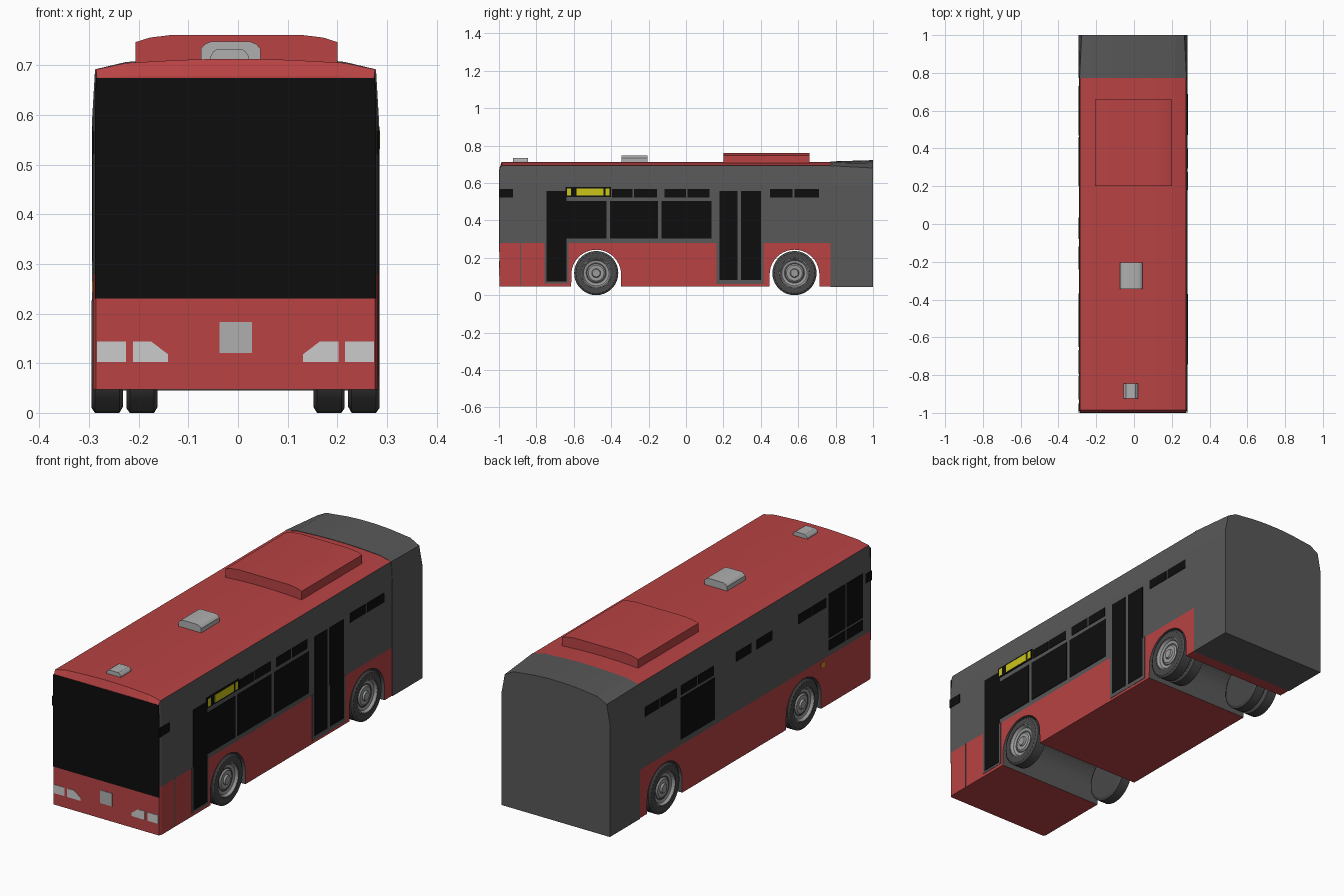
import bpy, bmesh, math

if "Cube" in bpy.data.objects:
    bpy.data.objects.remove(bpy.data.objects["Cube"])

CX = -0.005      # body centre line
HW = 0.287       # body half width


def material(name, rgb):
    m = bpy.data.materials.new(name)
    m.diffuse_color = (*rgb, 1)
    m.use_nodes = True
    m.node_tree.nodes["Principled BSDF"].inputs["Base Color"].default_value = m.diffuse_color
    return m


RED = material("red_paint", (0.48, 0.055, 0.057))
GREY = material("dark_grey_paint", (0.098, 0.098, 0.098))
BLACK = material("black_glass", (0.004, 0.004, 0.004))
TYRE = material("tyre_rubber", (0.065, 0.065, 0.065))
RIM = material("rim_metal", (0.33, 0.33, 0.33))
PLATE = material("light_grey", (0.43, 0.43, 0.43))
LAMP = material("lamp_white", (0.6, 0.6, 0.6))
YELLOW = material("display_yellow", (0.6, 0.56, 0.01))
ORANGE = material("marker_orange", (0.6, 0.3, 0.01))


def finish(name, bm, mats, smooth=False):
    bmesh.ops.recalc_face_normals(bm, faces=bm.faces)
    me = bpy.data.meshes.new(name)
    bm.to_mesh(me)
    bm.free()
    for m in mats:
        me.materials.append(m)
    ob = bpy.data.objects.new(name, me)
    bpy.context.collection.objects.link(ob)
    if smooth:
        bpy.ops.object.select_all(action='DESELECT')
        ob.select_set(True)
        bpy.context.view_layer.objects.active = ob
        bpy.ops.object.shade_smooth_by_angle(angle=math.radians(30))
    return ob


def loft(bm, rings):
    """Skin a list of equal-length rings and cap both ends."""
    vs = [[bm.verts.new(p) for p in r] for r in rings]
    n = len(vs[0])
    for a, b in zip(vs, vs[1:]):
        for i in range(n):
            bm.faces.new((a[i], a[(i + 1) % n], b[(i + 1) % n], b[i]))
    bm.faces.new(vs[0])
    bm.faces.new(vs[-1])


def section(y, half, cx=CX):
    """Full cross-section from its right half, listed bottom to top."""
    return [(cx + x, y, z) for x, z in half] + [(cx - x, y, z) for x, z in reversed(half)]


def panels(name, polys, mat, axis, pos, thick=0.004):
    """Thin plates; axis 'x' takes (y, z) outlines, axis 'y' takes (x, z)."""
    bm = bmesh.new()
    for poly in polys:
        put = (lambda d, a, z: (d, a, z)) if axis == 'x' else (lambda d, a, z: (a, d, z))
        loft(bm, [[put(pos + s * thick / 2, a, z) for a, z in poly] for s in (-1, 1)])
    return finish(name, bm, [mat])


def rect(a0, a1, z0, z1):
    return [(a0, z0), (a1, z0), (a1, z1), (a0, z1)]


# Main body shell: red skirt, grey window band, red roof
main = [(HW, .047), (HW, .28), (HW, .59), (.281, .692), (.22, .705), (.11, .711), (.04, .713)]
front = [(.281, .047), (.281, .28), (.281, .59), (.279, .675), (.22, .678), (.11, .679), (.04, .679)]
bm = bmesh.new()
loft(bm, [section(-.998, front), section(-.985, main), section(.775, main)])
for f in bm.faces:
    c = f.calc_center_median()
    if abs(c.x - CX) > .27 and .28 < c.z < .68:
        f.material_index = 1
body = finish("body_shell", bm, [RED, GREY])

# Wheel arch tunnels through the body
AXLES = {"front": -.48, "rear": .58}
for name, y in AXLES.items():
    arc = [(y + .133 * math.cos(t), .11 + .133 * math.sin(t))
           for t in (math.pi * i / 20 for i in range(21))]
    arc = [(y + .135, -.05)] + arc + [(y - .135, -.05)]
    bm = bmesh.new()
    loft(bm, [[(x, a, z) for a, z in arc] for x in (-.5, .5)])
    for f in bm.faces:
        f.material_index = 1
    cutter = finish(name + "_arch_cutter", bm, [RED, GREY])
    cutter.hide_render = True
    cutter.hide_viewport = True
    mod = body.modifiers.new(name + "_arch", 'BOOLEAN')
    mod.operation = 'DIFFERENCE'
    mod.solver = 'EXACT'
    mod.object = cutter

# Rear engine housing
r0 = [(.289, .045), (.289, .59), (.283, .692), (.22, .707), (.11, .713), (.04, .715)]
r1 = [(.289, .045), (.289, .59), (.272, .68), (.225, .705), (.11, .718), (.04, .722)]
bm = bmesh.new()
loft(bm, [section(.772, r0), section(1, r1)])
finish("rear_housing", bm, [GREY])


# Roof pods: air conditioning unit and two hatches
def pod(name, cx, w, y0, y1, z, mat):
    half = [(w, .695), (w, z - .014), (w * .86, z - .005), (w * .66, z), (w * .2, z)]
    bm = bmesh.new()
    loft(bm, [section(y0, half, cx), section(y1, half, cx)])
    finish(name, bm, [mat], True)


pod("air_conditioner", -.003, .203, .2, .66, .761, RED)
pod("roof_hatch_large", -.015, .06, -.345, -.205, .748, PLATE)
pod("roof_hatch_small", -.017, .038, -.925, -.845, .733, PLATE)

# Right side: door frames, doors, windows, route display
R = CX + HW
panels("door_frames", [rect(-.757, -.628, .062, .282), rect(.163, .415, .06, .282),
                       rect(-.888, -.882, .05, .282)], GREY, 'x', R, .003)
panels("front_door", [rect(-.745, -.64, .073, .557)], BLACK, 'x', R, .006)
panels("rear_doors", [rect(.18, .275, .08, .557), rect(.295, .4, .08, .557)], BLACK, 'x', R, .006)
UP = (.522, .567)
panels("right_windows",
       [rect(a, b, .303, .503) for a, b in ((-.64, -.425), (-.405, -.15), (-.13, .135))]
       + [rect(a, b, *UP) for a, b in ((-.395, -.285), (-.278, -.155), (-.115, 0), (.007, .125),
                                       (.45, .57), (.58, .71), (-.997, -.925))],
       BLACK, 'x', R)
panels("route_display", [rect(-.645, -.4, .525, .577)], BLACK, 'x', R, .006)
panels("display_text_blocks", [rect(a, b, .532, .569) for a, b in
                               ((-.637, -.615), (-.585, -.44), (-.43, -.408))], YELLOW, 'x', R, .009)

# Left side windows and marker lamp
L = CX - HW
panels("left_windows",
       [rect(.2, .46, .307, .508)]
       + [rect(a, b, *UP) for a, b in ((.62, .73), (.49, .61), (.335, .455), (.205, .325), (-.08, .035),
                                       (-.24, -.12), (-.54, -.435), (-.65, -.548), (-.997, -.95))]
       + [rect(a, b, c, d) for a, b in ((-.795, -.668), (-.93, -.805))
          for c, d in ((.305, .355), (.365, .578))],
       BLACK, 'x', L)
panels("side_marker", [rect(-.64, -.612, .243, .266)], ORANGE, 'x', L)

# Front: windscreen, number plate, headlamps
F = -.998
panels("windscreen", [[(CX - .283, .23), (CX + .283, .23), (CX + .283, .6), (CX + .281, .675),
                       (CX - .281, .675), (CX - .283, .6)]], BLACK, 'y', F)
panels("front_plate", [rect(-.037, .028, .121, .183)], PLATE, 'y', F)
outer = rect(.221, .279, .103, .144)
inner = [(.136, .103), (.207, .103), (.207, .144), (.17, .144), (.136, .118)]
panels("headlamps", [[(CX + s * x, z) for x, z in p] for p in (outer, inner) for s in (-1, 1)],
       LAMP, 'y', F)


# Wheels: lathed tyre and rim, the rear axle carries twins
def lathe(name, prof, x0, s, y, mat, n=36):
    bm = bmesh.new()
    vs = [bm.verts.new((x0 + s * a, y, .118 + r)) for a, r in prof]
    es = [bm.edges.new(p) for p in zip(vs, vs[1:])]
    bmesh.ops.spin(bm, geom=vs + es, cent=(x0, y, .118), axis=(1, 0, 0),
                   angle=2 * math.pi, steps=n, use_merge=True)
    bmesh.ops.remove_doubles(bm, verts=bm.verts, dist=1e-5)
    finish(name, bm, [mat], True)


TYRE_P = [(0, 0), (0, .106), (.007, .118), (.056, .118), (.063, .108), (.063, .08), (.05, .076), (.04, 0)]
RIM_P = [(.042, .077), (.061, .08), (.062, .076), (.05, .068), (.046, .05), (.052, .042),
         (.052, .024), (.06, .02), (.061, .011), (.058, 0)]
for axle, y in AXLES.items():
    for side, s in (("left", -1), ("right", 1)):
        insets = (.227, .157) if axle == "rear" else (.227,)
        for k, x in enumerate(insets):
            tag = f"{axle}_{side}_{'inner_' if k else ''}"
            lathe(tag + "tyre", TYRE_P, CX + s * x, s, y, TYRE)
            lathe(tag + "rim", RIM_P, CX + s * x, s, y, RIM)
